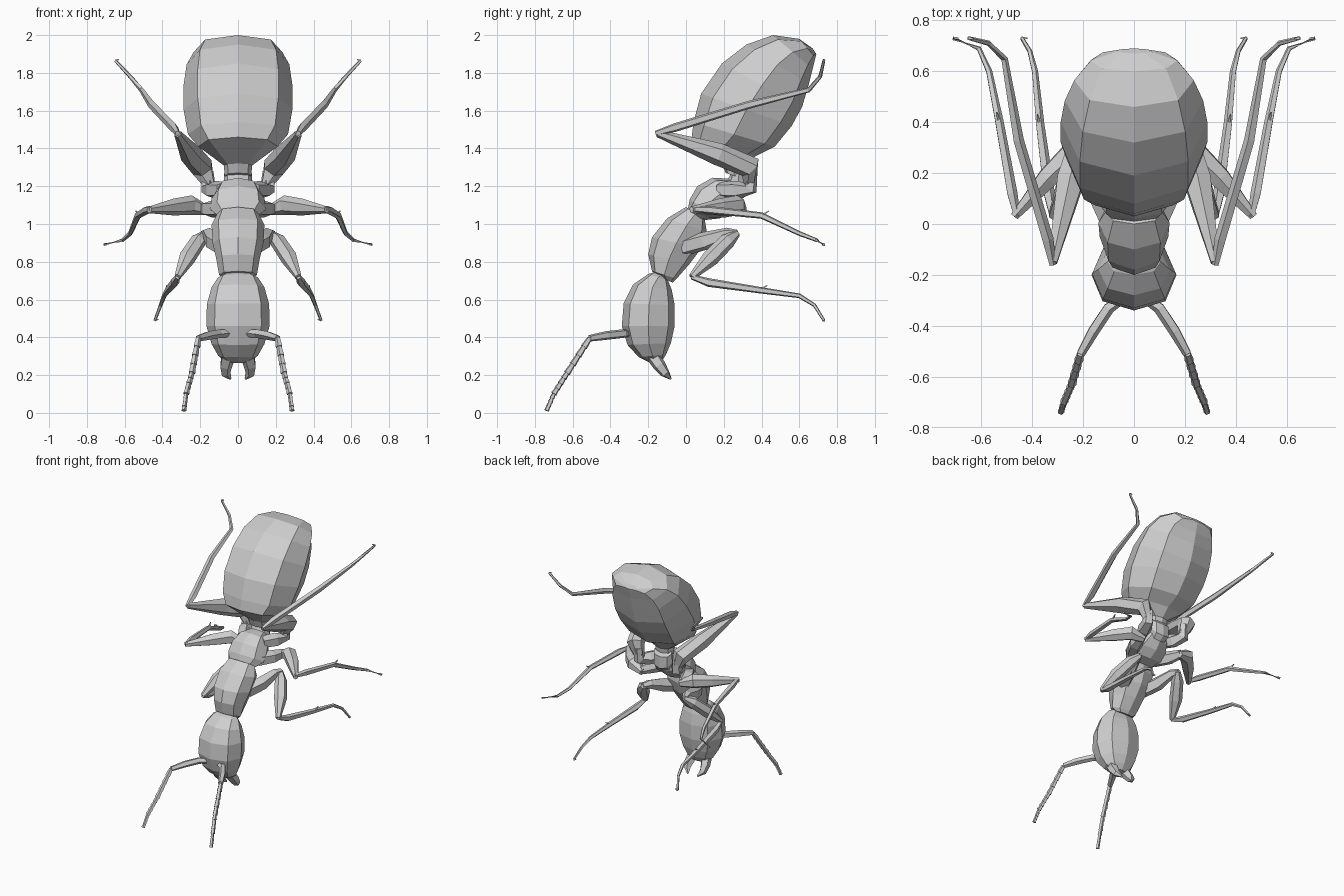
import bpy, bmesh, math
from mathutils import Vector

grey = bpy.data.materials.new("warm_grey")
grey.diffuse_color = (0.62, 0.62, 0.62, 1)


def finish(bm, name, mirror=False):
    bmesh.ops.recalc_face_normals(bm, faces=bm.faces[:])
    mesh = bpy.data.meshes.new(name)
    bm.to_mesh(mesh)
    bm.free()
    mesh.materials.append(grey)
    ob = bpy.data.objects.new(name, mesh)
    bpy.context.collection.objects.link(ob)
    if mirror:
        ob.modifiers.new("mirror", "MIRROR").use_mirror_merge = False
    return ob


def skin(bm, rings):
    """Bridge successive rings of points with quads and cap both ends."""
    loops = [[bm.verts.new(p) for p in ring] for ring in rings]
    n = len(loops[0])
    for a, b in zip(loops, loops[1:]):
        for i in range(n):
            j = (i + 1) % n
            bm.faces.new((a[i], a[j], b[j], b[i]))
    bm.faces.new(loops[0])
    bm.faces.new(loops[-1])


# Eight-sided body section: (share of half width, share of the way back to belly)
SECTION = [(0, 0), (.74, .13), (1, .5), (.72, .88),
           (0, 1), (-.72, .88), (-1, .5), (-.74, .13)]


def body(name, stations):
    """Each station: back y, z, belly y, z, half width."""
    bm = bmesh.new()
    rings = []
    for y0, z0, y1, z1, w in stations:
        rings.append([(w * u, y0 + (y1 - y0) * t, z0 + (z1 - z0) * t) for u, t in SECTION])
    skin(bm, rings)
    finish(bm, name)


def tube(bm, points, sides=5, flat=1.0):
    """Tapered limb piece; each point: x, y, z, radius."""
    pts = [Vector(p[:3]) for p in points]
    rings = []
    for i, p in enumerate(pts):
        d = (pts[min(i + 1, len(pts) - 1)] - pts[max(i - 1, 0)]).normalized()
        ref = Vector((1, 0, 0)) if abs(d.x) < .8 else Vector((0, 1, 0))
        u = (ref - d * ref.dot(d)).normalized()
        v = d.cross(u)
        r = points[i][3]
        rings.append([p + u * r * math.cos(a) * flat + v * r * math.sin(a)
                      for a in (2 * math.pi * (k + .5) / sides for k in range(sides))])
    skin(bm, rings)


# Body sections
body("abdomen", [
    (.21, 1.27, .30, 1.24, .07), (.19, 1.32, .31, 1.30, .075),
    (.03, 1.46, .37, 1.36, .21),
    (.04, 1.54, .47, 1.41, .265), (.08, 1.69, .56, 1.52, .288),
    (.19, 1.85, .615, 1.62, .288), (.32, 1.95, .65, 1.74, .272),
    (.46, 2.0, .67, 1.82, .235), (.60, 1.98, .685, 1.88, .17),
    (.67, 1.93, .69, 1.90, .06)])
body("waist", [
    (.20, 1.21, .26, 1.11, .06), (.23, 1.25, .32, 1.15, .075),
    (.24, 1.29, .32, 1.24, .075), (.23, 1.31, .30, 1.27, .05)])
body("rear_thorax", [
    (.01, 1.08, .09, 1.02, .115), (.02, 1.13, .18, 1.03, .15),
    (.06, 1.20, .24, 1.07, .14), (.14, 1.245, .28, 1.12, .11),
    (.23, 1.24, .28, 1.17, .07)])
body("mid_thorax", [
    (-.14, .72, -.07, .69, .075), (-.18, .75, -.05, .71, .10),
    (-.20, .84, .02, .79, .115), (-.18, .93, .08, .87, .135),
    (-.10, 1.03, .11, .96, .14), (.0, 1.09, .10, 1.02, .11)])
body("head", [
    (-.15, .75, -.10, .73, .06), (-.20, .735, -.095, .70, .105),
    (-.28, .68, -.075, .65, .14), (-.33, .58, -.06, .57, .165),
    (-.34, .46, -.06, .46, .167), (-.31, .36, -.08, .37, .14),
    (-.25, .295, -.105, .31, .105), (-.19, .265, -.13, .27, .06)])

# Mandibles
bm = bmesh.new()
tube(bm, [(.05, -.18, .31, .04), (.065, -.14, .25, .035),
          (.065, -.11, .21, .026), (.04, -.08, .18, .006)])
finish(bm, "mandible", True)

# Antennae: a smooth scape and a beaded whip
bm = bmesh.new()
tube(bm, [(.04, -.29, .42, .018), (.10, -.33, .42, .024),
          (.16, -.42, .41, .024), (.21, -.51, .395, .018)])
whip = [Vector(p) for p in ((.21, -.51, .395), (.245, -.63, .21), (.275, -.70, .10), (.287, -.738, .012))]
for a, b, r in zip(whip, whip[1:], (.019, .017, .014)):
    for k in range(4):
        p, q = a.lerp(b, k / 4), a.lerp(b, (k + 1) / 4)
        tube(bm, [(*p, r * .75), (*q, r)])
finish(bm, "antenna", True)


def leg(name, coxa, femur, shin, spur):
    bm = bmesh.new()
    tube(bm, coxa)
    tube(bm, femur, 6)
    tube(bm, shin)
    # Spur at the ankle and a small hooked claw at the tip
    s = shin[spur]
    tube(bm, [s[:3] + (.009,), (s[0] + .01, s[1] + .04, s[2] + .025, .003)], 4)
    x, y, z, r = shin[-1]
    tube(bm, [(x, y, z, .009), (x - .02, y, z + .006, .003)], 4)
    finish(bm, name, True)


leg("front_leg",
    [(.08, -.01, .88, .05), (.13, .10, .91, .05), (.16, .22, .95, .032), (.18, .27, .95, .02)],
    [(.17, .27, .95, .02), (.21, .22, .91, .042), (.27, .13, .82, .045), (.32, .03, .72, .018)],
    [(.32, .03, .72, .014), (.335, .12, .69, .024), (.37, .39, .65, .018),
     (.39, .60, .62, .013), (.41, .68, .57, .010), (.44, .73, .49, .008)], 2)
leg("middle_leg",
    [(.09, .10, 1.08, .05), (.15, .20, 1.08, .048), (.18, .30, 1.08, .03)],
    [(.16, .30, 1.07, .025), (.25, .27, 1.10, .052), (.34, .18, 1.09, .045), (.47, .03, 1.075, .018)],
    [(.46, .03, 1.08, .014), (.48, .12, 1.075, .022), (.53, .40, 1.045, .018),
     (.57, .60, .95, .013), (.61, .69, .915, .010), (.71, .73, .89, .008)], 2)
leg("hind_leg",
    [(.08, .18, 1.18, .045), (.13, .27, 1.18, .05), (.16, .34, 1.19, .042), (.16, .35, 1.28, .03)],
    [(.15, .34, 1.20, .03), (.19, .34, 1.30, .062), (.25, .17, 1.37, .06), (.32, -.15, 1.48, .02)],
    [(.32, -.16, 1.48, .014), (.34, -.06, 1.51, .024), (.455, .33, 1.63, .022),
     (.51, .65, 1.71, .014), (.57, .71, 1.78, .011), (.65, .73, 1.865, .008)], 2)
